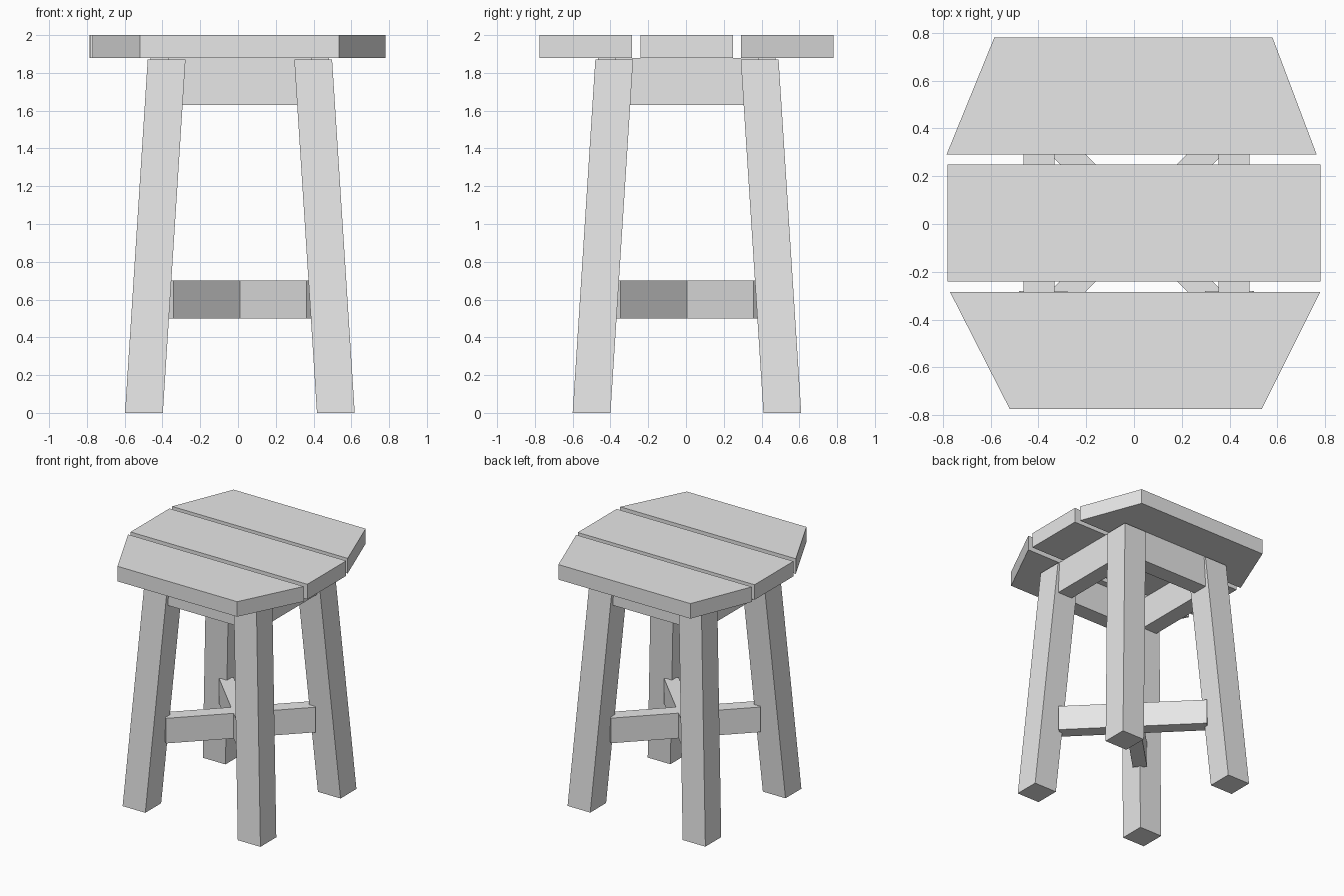
import bpy, bmesh, math
from mathutils import Matrix, Vector

cube = bpy.data.objects.get("Cube")
if cube:
    bpy.data.objects.remove(cube, do_unlink=True)

grey = bpy.data.materials.new("pale_grey")
grey.use_nodes = True
grey.diffuse_color = (0.8, 0.8, 0.8, 1)
grey.node_tree.nodes["Principled BSDF"].inputs["Base Color"].default_value = (0.8, 0.8, 0.8, 1)

CENTRE = Vector((0.01, 0.005, 0))  # middle of the leg frame


def loft(name, bottom, top, z0, z1):
    """Solid between two matching outlines."""
    bm = bmesh.new()
    low = [bm.verts.new((x, y, z0)) for x, y in bottom]
    high = [bm.verts.new((x, y, z1)) for x, y in top]
    bm.faces.new(low[::-1])
    bm.faces.new(high)
    for i in range(len(low)):
        j = (i + 1) % len(low)
        bm.faces.new((low[i], low[j], high[j], high[i]))
    bmesh.ops.recalc_face_normals(bm, faces=bm.faces)
    mesh = bpy.data.meshes.new(name)
    bm.to_mesh(mesh)
    bm.free()
    mesh.materials.append(grey)
    obj = bpy.data.objects.new(name, mesh)
    bpy.context.collection.objects.link(obj)
    return obj


def rect(cx, cy, w, d):
    return [(cx - w / 2, cy - d / 2), (cx + w / 2, cy - d / 2),
            (cx + w / 2, cy + d / 2), (cx - w / 2, cy + d / 2)]


# Seat planks, the outer two with clipped corners
planks = {
    "seat_plank_front": [(-0.52, -0.775), (0.535, -0.775), (0.78, -0.285), (-0.77, -0.285)],
    "seat_plank_middle": rect(0, 0.005, 1.56, 0.49),
    "seat_plank_back": [(-0.785, 0.29), (0.765, 0.29), (0.58, 0.78), (-0.585, 0.78)],
}
for name, outline in planks.items():
    loft(name, outline, outline, 1.88, 2.0)

# Splayed square legs
for sx, side in ((-1, "right"), (1, "left")):
    for sy, end in ((-1, "front"), (1, "back")):
        foot = rect(CENTRE.x + sx * 0.508, CENTRE.y + sy * 0.505, 0.2, 0.2)
        head = rect(CENTRE.x + sx * 0.388, CENTRE.y + sy * 0.385, 0.2, 0.2)
        loft(f"leg_{end}_{side}", foot, head, 0, 1.87)

# Apron boards under the seat, ending inside the legs
for s, end, side in ((-1, "front", "right"), (1, "back", "left")):
    across = rect(CENTRE.x, CENTRE.y + s * 0.405, 0.76, 0.13)
    along = rect(CENTRE.x + s * 0.408, CENTRE.y, 0.13, 0.76)
    loft(f"apron_{end}", across, across, 1.63, 1.88)
    loft(f"apron_{side}", along, along, 1.63, 1.88)

# Crossed diagonal stretchers
for i, angle in enumerate((45, -45)):
    bar = rect(0, 0, 1.1, 0.106)
    obj = loft(f"stretcher_{i + 1}", bar, bar, 0.5, 0.7)
    obj.matrix_world = Matrix.Translation(CENTRE) @ Matrix.Rotation(math.radians(angle), 4, "Z")
